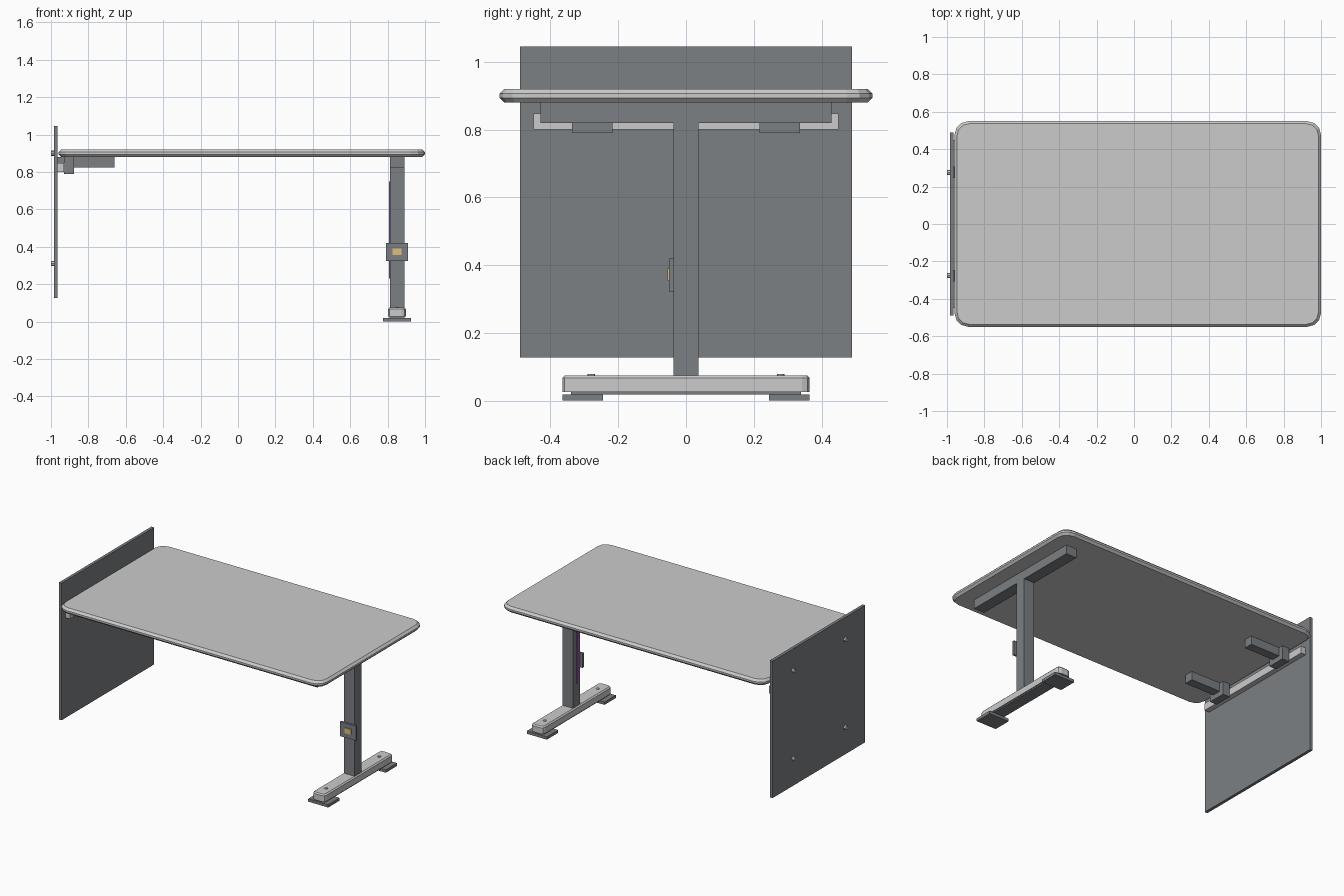
import bpy, bmesh, math
from mathutils import Matrix, Vector

if "Cube" in bpy.data.objects:
    bpy.data.objects.remove(bpy.data.objects["Cube"])


def material(name, rgb):
    m = bpy.data.materials.new(name)
    m.diffuse_color = (*rgb, 1)
    m.use_nodes = True
    m.node_tree.nodes["Principled BSDF"].inputs["Base Color"].default_value = m.diffuse_color
    return m


dark = material("dark_grey", (0.2, 0.215, 0.23))
light = material("light_grey", (0.62, 0.63, 0.64))
amber = material("amber", (0.75, 0.52, 0.2))
purple = material("purple", (0.3, 0.1, 0.4))


def finish(name, bm, mat):
    mesh = bpy.data.meshes.new(name)
    bmesh.ops.recalc_face_normals(bm, faces=bm.faces)
    bm.to_mesh(mesh)
    bm.free()
    ob = bpy.data.objects.new(name, mesh)
    bpy.context.collection.objects.link(ob)
    if mat:
        mesh.materials.append(mat)
    return ob


def box(name, xs, ys, zs, mat=None, corner=0, segs=1, rim=0, rim_bottom=True):
    """Box by extents; optional rounded upright corners and chamfered rims."""
    bm = bmesh.new()
    lo, hi = (Vector(v) for v in zip(xs, ys, zs))
    bmesh.ops.create_cube(bm, size=1, matrix=Matrix.Translation((lo + hi) / 2)
                          @ Matrix.Diagonal((*(hi - lo), 1)))
    if corner:
        upright = [e for e in bm.edges
                   if abs(e.verts[0].co.z - e.verts[1].co.z) > 1e-4]
        bmesh.ops.bevel(bm, geom=upright, offset=corner, segments=segs,
                        profile=0.5, affect='EDGES')
    if rim:
        rims = [e for e in bm.edges
                if abs(e.verts[0].co.z - e.verts[1].co.z) < 1e-5
                and (rim_bottom or e.verts[0].co.z > (zs[0] + zs[1]) / 2)]
        bmesh.ops.bevel(bm, geom=rims, offset=rim, segments=1, affect='EDGES')
    return finish(name, bm, mat)


def bolt(name, centre, radius, depth, rot=None, mat=None):
    bm = bmesh.new()
    m = Matrix.Translation(centre)
    if rot:
        m = m @ rot
    bmesh.ops.create_cone(bm, cap_ends=True, segments=8, radius1=radius,
                          radius2=radius, depth=depth, matrix=m)
    return finish(name, bm, mat)


# Tabletop with rounded corners and chamfered rim
box("tabletop", (-0.96, 1.0), (-0.55, 0.55), (0.88, 0.92),
    corner=0.075, segs=3, rim=0.014)

# Wall panel and its bolts
box("wall_panel", (-0.985, -0.965), (-0.49, 0.49), (0.127, 1.045), dark)
to_x = Matrix.Rotation(math.pi / 2, 4, 'Y')
for y in (-0.275, 0.275):
    for z in (0.31, 0.9):
        bolt("panel_bolt", (-0.9915, y, z), 0.014, 0.017, to_x, light)

# Wall rail and the two support brackets
box("wall_rail", (-0.965, -0.93), (-0.45, 0.45), (0.80, 0.848), light)
for s in (-1, 1):
    y = s * 0.277
    box("bracket_block", (-0.93, -0.878), (y - 0.06, y + 0.06), (0.79, 0.881), dark)
    box("bracket_arm", (-0.965, -0.66), (y - 0.03, y + 0.03), (0.845, 0.881), dark)
    box("bracket_arm_lower", (-0.88, -0.66), (y - 0.03, y + 0.03), (0.823, 0.846), dark)

# Leg column and cross beam
box("leg_column", (0.812, 0.89), (-0.037, 0.037), (0.07, 0.83), dark)
box("cross_beam", (0.812, 0.89), (-0.43, 0.43), (0.82, 0.881), dark)
box("cable_strip", (0.808, 0.813), (-0.022, 0.002), (0.23, 0.75), purple)

# Control box with button
box("control_box", (0.792, 0.908), (-0.05, -0.036), (0.323, 0.42), dark)
box("control_button", (0.827, 0.875), (-0.055, -0.049), (0.355, 0.39), amber)

# Foot beam, pads and bolts
box("foot_beam", (0.803, 0.897), (-0.365, 0.365), (0.026, 0.075), light,
    corner=0.022, segs=2, rim=0.008, rim_bottom=False)
box("foot_base", (0.81, 0.89), (-0.34, 0.34), (0.018, 0.028), dark)
for s in (-1, 1):
    ys = sorted((s * 0.245, s * 0.365))
    box("foot_pad", (0.776, 0.924), ys, (0, 0.019), dark)
    bolt("foot_bolt", (0.85, s * 0.28, 0.076), 0.011, 0.006, mat=light)
